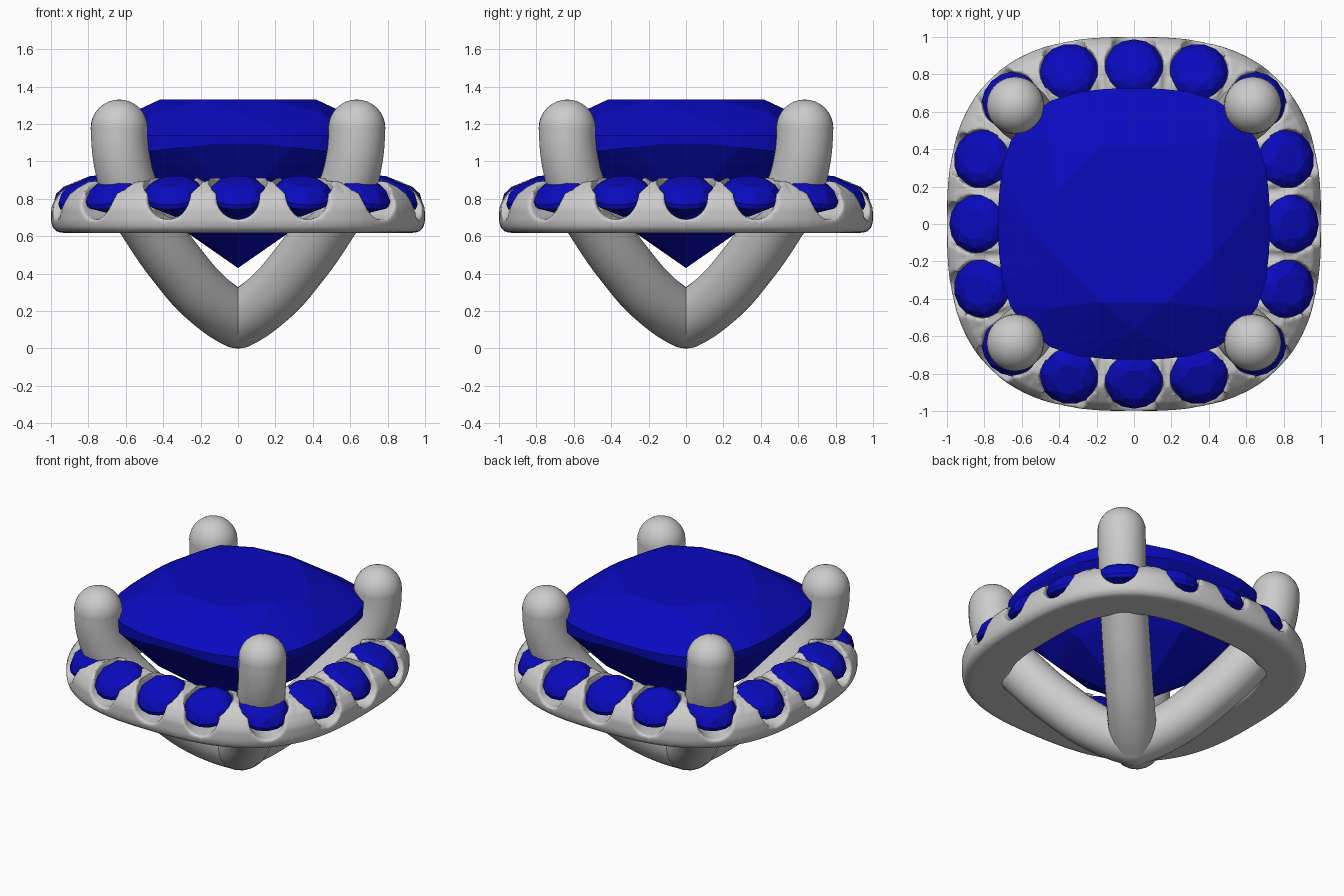
import bpy, bmesh
from math import sin, cos, pi, atan2, radians
from mathutils import Matrix, Vector

if "Cube" in bpy.data.objects:
    bpy.data.objects.remove(bpy.data.objects["Cube"])

BAND_N, STONE_N = 2.68, 2.9          # squareness of the cushion outlines


def outline(a, r=1.0, inset=0.0, n=BAND_N):
    """Point on the cushion outline and the direction angle of its normal."""
    c, s = cos(a), sin(a)
    k = r / (abs(c) ** n + abs(s) ** n) ** (1 / n)
    x, y = k * c, k * s
    d = Vector((abs(x) ** (n - 1) * (1 if x > 0 else -1),
                abs(y) ** (n - 1) * (1 if y > 0 else -1))).normalized()
    return x - d.x * inset, y - d.y * inset, atan2(d.y, d.x)


def frame(a, inset, z, tilt):
    """Local x points outward, local z is up, tipped outward by tilt."""
    x, y, phi = outline(a, 1, inset)
    return Matrix.Translation((x, y, z)) @ Matrix.Rotation(phi, 4, 'Z') @ Matrix.Rotation(tilt, 4, 'Y')


def select(ob):
    bpy.ops.object.select_all(action='DESELECT')
    ob.select_set(True)
    bpy.context.view_layer.objects.active = ob


def smooth_by_angle(ob, deg):
    select(ob)
    bpy.ops.object.shade_smooth_by_angle(angle=radians(deg))


def finish(bm, name, mat=None, smooth=None):
    bmesh.ops.recalc_face_normals(bm, faces=bm.faces)
    me = bpy.data.meshes.new(name)
    bm.to_mesh(me)
    bm.free()
    ob = bpy.data.objects.new(name, me)
    bpy.context.collection.objects.link(ob)
    if mat:
        me.materials.append(mat)
    if smooth:
        smooth_by_angle(ob, smooth)
    return ob


def hull(points):
    bm = bmesh.new()
    for p in points:
        bm.verts.new(p)
    bmesh.ops.convex_hull(bm, input=bm.verts)
    loose = [v for v in bm.verts if not v.link_faces]
    bmesh.ops.delete(bm, geom=loose, context='VERTS')
    bmesh.ops.dissolve_limit(bm, angle_limit=0.01, verts=bm.verts, edges=bm.edges)
    return bm


blue = bpy.data.materials.new("blue_stone")
blue.diffuse_color = (0.003, 0.003, 0.52, 1)
blue.use_nodes = True
blue.node_tree.nodes["Principled BSDF"].inputs["Base Color"].default_value = blue.diffuse_color

# Centre stone: faceted cushion, rings of (radius, z, count, angle offset, z wave)
pts = [(0, 0, 0.43)]
for r, z, n, off, wave in [(0.43, 1.33, 8, 0.5, 0), (0.57, 1.26, 8, 0, 0), (0.725, 1.14, 32, 0, 0),
                           (0.72, 1.075, 32, 0, 0.025), (0.46, 0.75, 8, 0, 0)]:
    for i in range(n):
        a = (i + off) * 2 * pi / n
        x, y, _ = outline(a, r, 0, STONE_N)
        pts.append((x, y, z + wave * cos(4 * a)))
finish(hull(pts), "centre_stone", blue)

# Halo stones: sixteen small round brilliants tilted outward
pts = [(0, 0, -0.12)]
for r, z, n, off in [(0.085, 0.085, 8, 0.5), (0.13, 0.065, 8, 0), (0.166, 0.015, 16, 0),
                     (0.166, -0.01, 16, 0)]:
    pts += [(r * cos((i + off) * 2 * pi / n), r * sin((i + off) * 2 * pi / n), z) for i in range(n)]
TILT = radians(22)
SEAT_INSET, SEAT_Z = 0.172, 0.815
stone_angles = [radians(q * 90 + d) for q in range(4) for d in (0, 21.3, 45, 68.7)]
gap_angles = [radians(q * 90 + d) for q in range(4) for d in (10.8, 33, 57, 79.2)]
for i, a in enumerate(stone_angles):
    ob = finish(hull(pts), f"halo_stone_{i + 1}", blue)
    ob.matrix_world = frame(a, SEAT_INSET, SEAT_Z, TILT)

# Halo band: profile of (inset, z) swept round the cushion outline
profile = [(0.06, 0.618), (0.03, 0.625), (0.01, 0.645), (0, 0.68), (0, 0.75), (0.012, 0.785),
           (0.04, 0.83), (0.09, 0.873), (0.14, 0.9), (0.18, 0.912), (0.27, 0.912),
           (0.295, 0.9), (0.305, 0.87), (0.305, 0.65), (0.28, 0.618)]
bm = bmesh.new()
M, P = 128, len(profile)
rings = []
for i in range(M):
    ring = []
    for inset, z in profile:
        x, y, _ = outline((i + 0.37) * 2 * pi / M, 1, inset)
        ring.append(bm.verts.new((x, y, z)))
    rings.append(ring)
for i in range(M):
    A, B = rings[i], rings[(i + 1) % M]
    for j in range(P):
        bm.faces.new((A[j], B[j], B[(j + 1) % P], A[(j + 1) % P]))
band = finish(bm, "halo_band")


def cut(matrices, radius, length, segs):
    """Subtract a set of cylinders (along local z of each matrix) from the band."""
    bm = bmesh.new()
    for m in matrices:
        bmesh.ops.create_cone(bm, cap_ends=True, segments=segs, radius1=radius,
                              radius2=radius, depth=length, matrix=m)
    tool = finish(bm, "band_cutter")
    tool.hide_render = True
    mod = band.modifiers.new("cut", 'BOOLEAN')
    mod.operation, mod.solver, mod.object = 'DIFFERENCE', 'EXACT', tool
    select(band)
    bpy.ops.object.modifier_apply(modifier=mod.name)
    bpy.data.objects.remove(tool)


# Stone seats, scalloped notches and the grooves that split the small claws
lie = Matrix.Rotation(pi / 2, 4, 'Y')
up = Matrix.Translation((0, 0, 0.16))
cut([frame(a, SEAT_INSET, SEAT_Z, TILT) @ up for a in stone_angles], 0.155, 0.4, 32)
cut([frame(a, 0.16, 0.805, 0) @ lie for a in stone_angles], 0.115, 0.5, 24)
cut([frame(a, 0.06, 0.885, radians(38)) @ lie for a in gap_angles], 0.035, 0.34, 12)
cut([frame(a, 0.2, 0.925, 0) @ lie for a in gap_angles], 0.035, 0.36, 12)

# Soften the cut band like a cast piece
mod = band.modifiers.new("soften", 'REMESH')
mod.mode, mod.voxel_size = 'VOXEL', 0.012
select(band)
bpy.ops.object.modifier_apply(modifier=mod.name)
mod = band.modifiers.new("relax", 'SMOOTH')
mod.factor, mod.iterations = 0.5, 3
bpy.ops.object.modifier_apply(modifier=mod.name)
smooth_by_angle(band, 60)

# Claws: four curved round wires meeting under the centre stone
R = 0.153
path = [(0, 0.153), (0.17, 0.27), (0.325, 0.445), (0.46, 0.635), (0.57, 0.83),
        (0.62, 1.0), (0.635, 1.178)]
for k, (sx, sy) in enumerate([(1, 1), (-1, 1), (-1, -1), (1, -1)]):
    cu = bpy.data.curves.new("claw", 'CURVE')
    cu.dimensions = '3D'
    cu.bevel_depth, cu.bevel_resolution, cu.resolution_u = R, 8, 8
    sp = cu.splines.new('BEZIER')
    sp.bezier_points.add(len(path) - 1)
    for bp, (u, z) in zip(sp.bezier_points, path):
        bp.co = (sx * u, sy * u, z)
        bp.handle_left_type = bp.handle_right_type = 'AUTO'
    # Flatter start and upright end
    for bp, du, dz in ((sp.bezier_points[0], 0.06, 0.03), (sp.bezier_points[-1], 0, 0.06)):
        bp.handle_left_type = bp.handle_right_type = 'FREE'
        bp.handle_left = bp.co - Vector((sx * du, sy * du, dz))
        bp.handle_right = bp.co + Vector((sx * du, sy * du, dz))
    ob = bpy.data.objects.new(f"claw_{k + 1}", cu)
    bpy.context.collection.objects.link(ob)
    select(ob)
    bpy.ops.object.convert(target='MESH')
    smooth_by_angle(bpy.context.object, 40)
    # Rounded claw tip
    bm = bmesh.new()
    bmesh.ops.create_uvsphere(bm, u_segments=32, v_segments=16, radius=R,
                              matrix=Matrix.Translation((sx * 0.635, sy * 0.635, 1.178)))
    finish(bm, f"claw_tip_{k + 1}", smooth=40)

# Rounded joint at the base
bm = bmesh.new()
bmesh.ops.create_uvsphere(bm, u_segments=32, v_segments=16, radius=R,
                          matrix=Matrix.Translation((0, 0, R)))
finish(bm, "base_joint", smooth=40)
